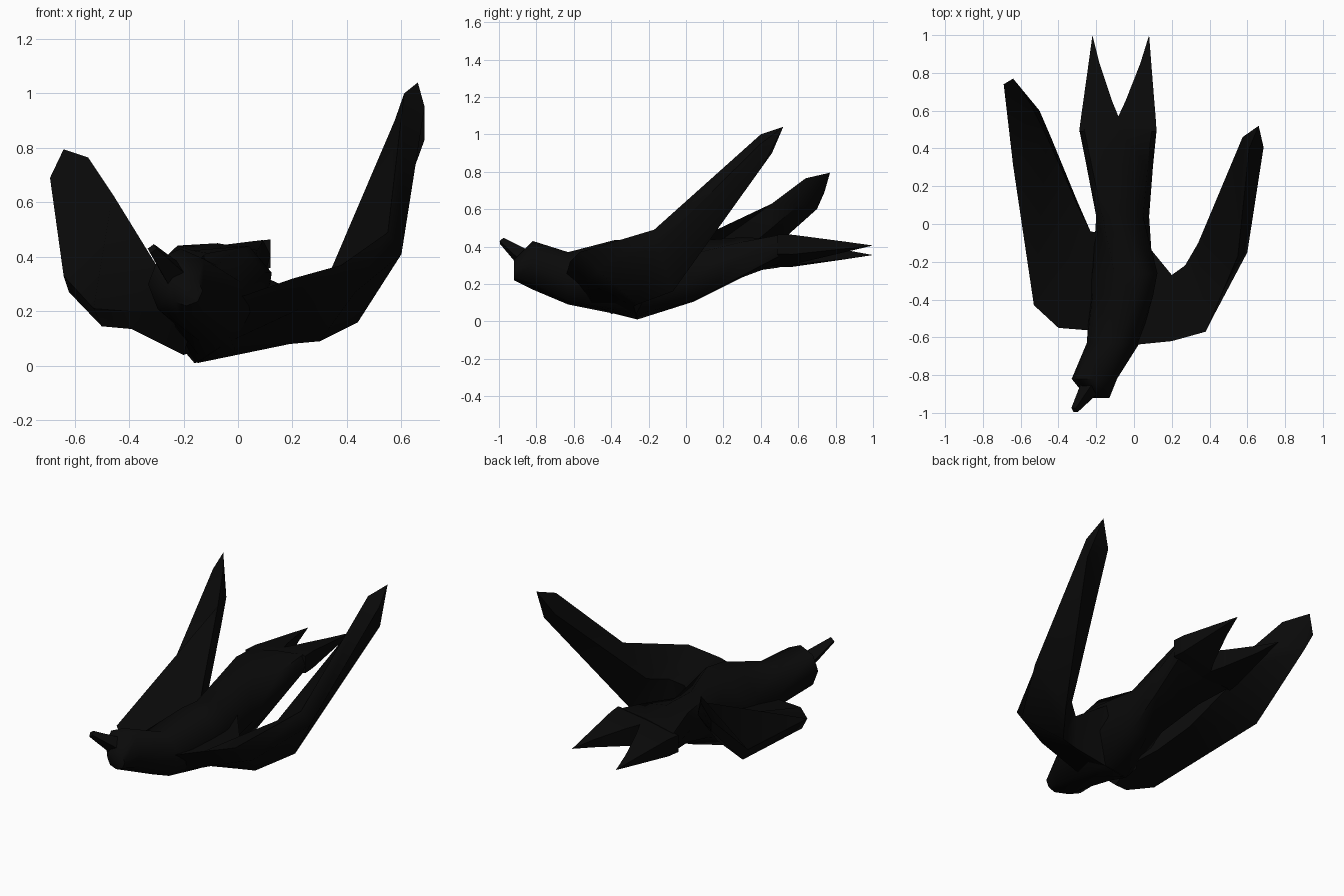
import bpy
import bmesh
from math import sin, cos, pi, radians, copysign
from mathutils import Vector

default_cube = bpy.data.objects.get("Cube")
if default_cube:
    bpy.data.objects.remove(default_cube, do_unlink=True)

# One flat plumage colour
plumage = bpy.data.materials.new("black plumage")
plumage.use_nodes = True
colour = (.003, .003, .003, 1)
plumage.diffuse_color = colour
shader = plumage.node_tree.nodes["Principled BSDF"]
shader.inputs["Base Color"].default_value = colour
shader.inputs["Roughness"].default_value = .9


def loft(name, rings, tip=None):
    """Skin a list of equal-sized rings, closing on a tip point or a flat cap."""
    mesh = bpy.data.meshes.new(name)
    bm = bmesh.new()
    loops = [[bm.verts.new(point) for point in ring] for ring in rings]
    count = len(loops[0])
    for near, far in zip(loops, loops[1:]):
        for i in range(count):
            j = (i + 1) % count
            bm.faces.new((near[i], near[j], far[j], far[i]))
    bm.faces.new(loops[0])
    if tip:
        end = bm.verts.new(tip)
        last = loops[-1]
        for i in range(count):
            bm.faces.new((last[i], last[(i + 1) % count], end))
    else:
        bm.faces.new(loops[-1])
    bmesh.ops.recalc_face_normals(bm, faces=bm.faces)
    bm.to_mesh(mesh)
    bm.free()
    mesh.materials.append(plumage)
    obj = bpy.data.objects.new(name, mesh)
    bpy.context.collection.objects.link(obj)
    bpy.ops.object.select_all(action='DESELECT')
    obj.select_set(True)
    bpy.context.view_layer.objects.active = obj
    bpy.ops.object.shade_smooth_by_angle(angle=radians(60))
    return obj


def body_ring(y, left, right, bottom, top, lean, roll, squareness, sides=8):
    """Rounded cross-section; its top leans sideways and its right side is raised by roll."""
    centre_x, centre_z = (left + right) / 2, (bottom + top) / 2
    half_x, half_z = (right - left) / 2, (top - bottom) / 2
    ring = []
    for i in range(sides):
        angle = 2 * pi * i / sides
        across, up = (copysign(abs(value) ** (1 - squareness), value)
                      if abs(value) > .01 else 0 for value in (cos(angle), sin(angle)))
        ring.append((centre_x + half_x * across + lean * up, y,
                     centre_z + half_z * up - roll * across))
    return ring


# Head, body and tail base: y, left, right, bottom, top, lean, roll, squareness
body_sections = [
    (-.92, -.25, -.13, .22, .33, 0, 0, 0),
    (-.82, -.33, -.09, .17, .43, 0, 0, 0),
    (-.63, -.25, .03, .09, .37, .03, .03, 0),
    (-.38, -.22, .09, .04, .435, .08, .05, 0),
    (-.26, -.22, .1, .01, .44, .1, .05, 0),
    (.04, -.2, .08, .105, .43, 0, .04, .25),
    (.3, -.25, .1, .235, .45, 0, .01, .5),
    (.5, -.29, .12, .31, .44, 0, -.035, .6),
]
loft("body", [body_ring(*section) for section in body_sections])


# Forked tail: two flat banked prongs mirrored about the tail axis
def tail_prong(name, side):
    def place(offset, y, lift):
        shift = .03 * (y - .5)
        return (-.085 + shift + side * offset, y, .38 + .17 * side * offset + lift)

    # y, inner edge, outer edge, half thickness
    sections = [(.49, 0, .205, .055), (.57, 0, .197, .055),
                (.65, .035, .188, .045), (.85, .108, .166, .02)]
    rings = []
    for y, inner, outer, half in sections:
        rings.append([place(inner, y, half), place(outer, y, half * .9),
                      place(outer, y, -half), place(inner, y, -half * 1.4)])
    loft(name, rings, place(.15, 1, 0))


tail_prong("tail_prong_left", 1)
tail_prong("tail_prong_right", -1)

# Wings: each ring runs leading low, leading high, trailing high, trailing low
left_rings = [
    [(-.05, -.5, .08), (0, -.64, .25), (.02, -.05, .36), (-.15, -.26, .01)],
    [(.23, -.53, .21), (.2, -.62, .32), (.2, -.27, .28), (.19, -.28, .08)],
    [(.43, -.47, .27), (.38, -.57, .37), (.27, -.22, .32), (.3, -.26, .09)],
    [(.6, -.15, .41), (.55, -.17, .49), (.34, -.1, .35), (.44, -.07, .16)],
    [(.685, .4, .95), (.61, .4, 1), (.575, .46, .9), (.685, .41, .83)],
]
loft("left_wing", left_rings, (.66, .52, 1.04))

right_rings = [
    [(-.2, -.4, .04), (-.15, -.57, .2), (-.12, -.05, .34), (-.14, -.2, .06)],
    [(-.39, -.53, .135), (-.4, -.55, .2), (-.23, -.04, .3), (-.23, -.07, .13)],
    [(-.5, -.42, .145), (-.53, -.43, .21), (-.3, .1, .37), (-.3, .12, .22)],
    [(-.62, .33, .27), (-.64, .31, .33), (-.46, .46, .63), (-.44, .46, .5)],
    [(-.66, .7, .6), (-.69, .74, .69), (-.55, .64, .765), (-.5, .6, .62)],
]
loft("right_wing", right_rings, (-.64, .77, .795))

# Beak: a short square taper pointing forward and up
beak_base, beak_end = Vector((-.23, -.86, .33)), Vector((-.315, -.985, .43))
axis = (beak_end - beak_base).normalized()
across = axis.cross(Vector((0, 0, 1))).normalized()
upward = across.cross(axis)
beak_rings = []
for centre, radius in ((beak_base, .055), (beak_end, .02)):
    beak_rings.append([centre + across * radius, centre + upward * radius,
                       centre - across * radius, centre - upward * radius])
loft("beak", beak_rings)
